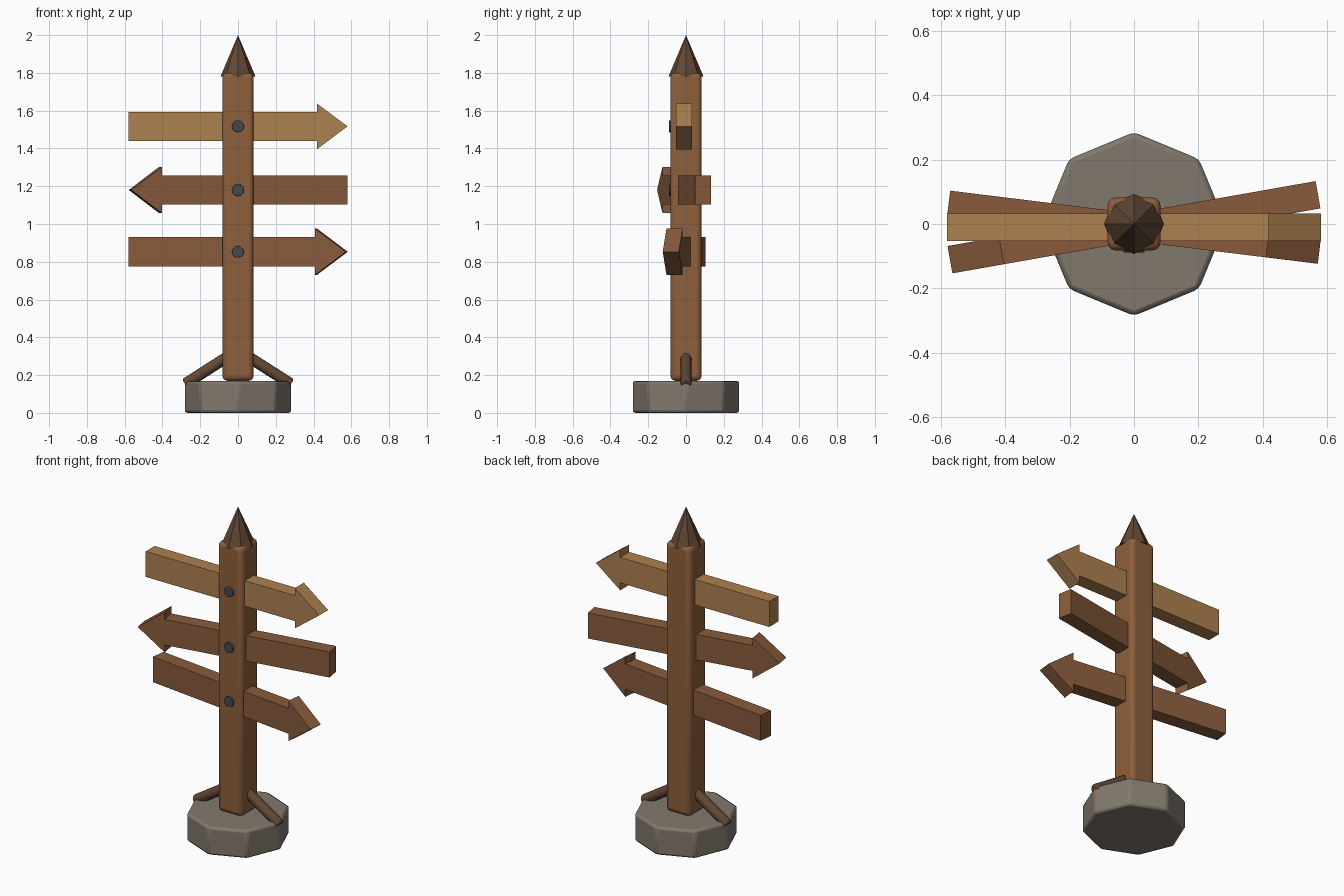
import bpy
from math import radians
from mathutils import Vector

if "Cube" in bpy.data.objects:
    bpy.data.objects.remove(bpy.data.objects["Cube"])


def material(name, rgb):
    m = bpy.data.materials.new(name)
    m.diffuse_color = (*rgb, 1)
    m.use_nodes = True
    m.node_tree.nodes["Principled BSDF"].inputs["Base Color"].default_value = m.diffuse_color
    return m


WOOD = material("wood", (0.27, 0.115, 0.045))
SIGN = material("sign_wood", (0.25, 0.105, 0.045))
PALE = material("pale_wood", (0.42, 0.22, 0.08))
DARK = material("dark_wood", (0.12, 0.065, 0.035))
STONE = material("stone", (0.22, 0.19, 0.155))
IRON = material("iron", (0.06, 0.065, 0.075))


def finish(ob, name, mat, bevel=0, segments=2):
    """Name, colour, and optionally round the edges of a part."""
    ob.name = name
    ob.data.materials.append(mat)
    if bevel:
        mod = ob.modifiers.new("Bevel", "BEVEL")
        mod.width, mod.segments = bevel, segments
        bpy.ops.object.select_all(action="DESELECT")
        ob.select_set(True)
        bpy.context.view_layer.objects.active = ob
        bpy.ops.object.shade_smooth_by_angle(angle=radians(35))
    return ob


def rod(name, start, end, radius, sides, mat, bevel):
    """Cylinder between two points."""
    a, b = Vector(start), Vector(end)
    bpy.ops.mesh.primitive_cylinder_add(
        vertices=sides, radius=radius, depth=(b - a).length, location=(a + b) / 2,
        rotation=(b - a).to_track_quat("Z", "Y").to_euler())
    return finish(bpy.context.object, name, mat, bevel)


def arrow_sign(name, z, direction, turn, mat):
    """Extruded arrow board pointing along +x or -x."""
    outline = [(-0.58, -0.077), (0.417, -0.077), (0.417, -0.122), (0.58, 0),
               (0.417, 0.122), (0.417, 0.077), (-0.58, 0.077)]
    if direction < 0:
        outline = [(-x, h) for x, h in reversed(outline)]
    n, half = len(outline), 0.043
    verts = [(x, y, h) for y in (-half, half) for x, h in outline]
    faces = [tuple(range(n)), tuple(reversed(range(n, 2 * n)))]
    faces += [(i, i + n, (i + 1) % n + n, (i + 1) % n) for i in range(n)]
    mesh = bpy.data.meshes.new(name)
    mesh.from_pydata(verts, [], faces)
    ob = bpy.data.objects.new(name, mesh)
    bpy.context.collection.objects.link(ob)
    ob.location = (0, -0.01, z)
    ob.rotation_euler.z = radians(turn)
    return finish(ob, name, mat)


# Octagonal stone foot
bpy.ops.mesh.primitive_cylinder_add(vertices=8, radius=0.285, depth=0.17,
                                    location=(0, 0, 0.085))
finish(bpy.context.object, "stone_base", STONE, 0.015)

# Square post with rounded edges
bpy.ops.mesh.primitive_cube_add(size=1, location=(0, 0, 0.985))
post = bpy.context.object
post.scale = (0.164, 0.164, 1.63)
bpy.ops.object.transform_apply(location=False, rotation=False, scale=True)
finish(post, "post", WOOD, 0.025, 3)

# Pointed cap
bpy.ops.mesh.primitive_cone_add(vertices=8, radius1=0.093, depth=0.22,
                                location=(0, 0, 1.89))
finish(bpy.context.object, "pointed_cap", DARK)

# Signs, each held by a bolt on the front of the post
for label, z, direction, turn, mat in (("upper", 1.517, 1, 0, PALE),
                                       ("middle", 1.18, -1, 10, SIGN),
                                       ("lower", 0.853, 1, -7, SIGN)):
    arrow_sign(label + "_sign", z, direction, turn, mat)
    rod(label + "_bolt", (0, -0.06, z), (0, -0.089, z), 0.032, 12, IRON, 0.003)

# Slanted braces at the foot
for label, s in (("left", -1), ("right", 1)):
    rod(label + "_brace", (s * 0.03, 0, 0.313), (s * 0.28, 0, 0.153), 0.03, 12, DARK, 0.008)
